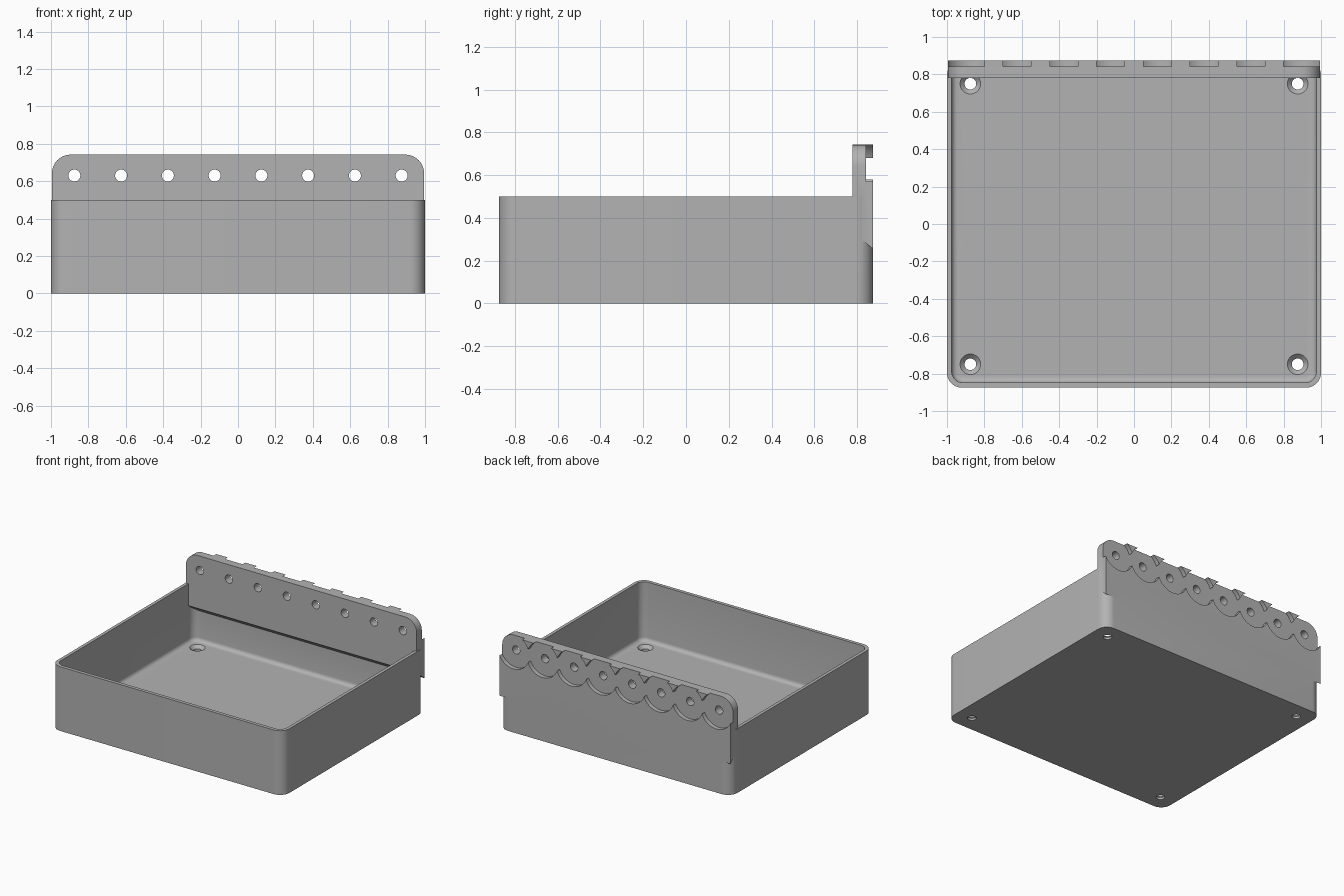
import bpy, bmesh, math
from mathutils import Matrix, Vector

old = bpy.data.objects.get("Cube")
if old:
    bpy.data.objects.remove(old, do_unlink=True)

grey = bpy.data.materials.new("matte grey")
grey.use_nodes = True
COLOR = (0.45, 0.45, 0.45, 1)
grey.diffuse_color = COLOR
grey.node_tree.nodes["Principled BSDF"].inputs["Base Color"].default_value = COLOR


def make(name, bm):
    bmesh.ops.recalc_face_normals(bm, faces=bm.faces[:])
    mesh = bpy.data.meshes.new(name)
    bm.to_mesh(mesh)
    bm.free()
    mesh.materials.append(grey)
    ob = bpy.data.objects.new(name, mesh)
    bpy.context.collection.objects.link(ob)
    return ob


def rounded_box(name, x, y, z0, z1, radius, floor_radius=0):
    bm = bmesh.new()
    bmesh.ops.create_cube(bm, size=2)
    for v in bm.verts:
        v.co = Vector((v.co.x * x, v.co.y * y, z0 if v.co.z < 0 else z1))
    upright = [e for e in bm.edges if abs(e.verts[0].co.z - e.verts[1].co.z) > 0.01]
    bmesh.ops.bevel(bm, geom=upright, offset=radius, segments=10, profile=0.5, affect='EDGES')
    if floor_radius:
        base = [e for e in bm.edges if all(v.co.z < z0 + 0.001 for v in e.verts)]
        bmesh.ops.bevel(bm, geom=base, offset=floor_radius, segments=5, profile=0.5, affect='EDGES')
    return make(name, bm)


def cone(name, center, r1, r2, depth, along_y=False):
    bm = bmesh.new()
    turn = Matrix.Rotation(math.pi / 2, 4, 'X') if along_y else Matrix()
    bmesh.ops.create_cone(bm, cap_ends=True, segments=48, radius1=r1, radius2=r2,
                          depth=depth, matrix=Matrix.Translation(center) @ turn)
    return make(name, bm)


def combine(target, tool, operation='DIFFERENCE'):
    mod = target.modifiers.new("cut", 'BOOLEAN')
    mod.operation, mod.solver, mod.object = operation, 'EXACT', tool
    bpy.context.view_layer.objects.active = target
    bpy.ops.object.modifier_apply(modifier=mod.name)
    bpy.data.objects.remove(tool, do_unlink=True)


# Open tray with rounded corners and a filleted floor
tray = rounded_box("storage_tray", 1, 0.875, 0, 0.5, 0.08)
combine(tray, rounded_box("cavity", 0.975, 0.848, 0.04, 0.7, 0.06, 0.03))

# Hanging plate along the back, with a sloping underside and rounded top corners
W, TOP = 0.995, 0.742
profile = [(0.78, 0.33), (0.875, 0.255), (0.875, TOP), (0.78, TOP)]
bm = bmesh.new()
side = bm.faces.new([bm.verts.new((-W, y, z)) for y, z in profile])
ext = bmesh.ops.extrude_face_region(bm, geom=[side])["geom"]
bmesh.ops.translate(bm, vec=(2 * W, 0, 0), verts=[g for g in ext if isinstance(g, bmesh.types.BMVert)])
corners = [e for e in bm.edges if all(v.co.z > TOP - 0.001 for v in e.verts)
           and abs(e.verts[0].co.x - e.verts[1].co.x) < 0.01]
bmesh.ops.bevel(bm, geom=corners, offset=0.1, segments=10, profile=0.5, affect='EDGES')
combine(tray, make("hanging_plate", bm), 'UNION')

# Row of round recesses in the back, each with a through hole
for i in range(8):
    x = -0.875 + 0.25 * i
    combine(tray, cone("recess", (x, 0.892, 0.63), 0.135, 0.135, 0.1, True))
    combine(tray, cone("peg_hole", (x, 0.83, 0.63), 0.032, 0.032, 0.3, True))

# Countersunk screw holes in the floor corners
for x in (-0.875, 0.875):
    for y in (-0.75, 0.75):
        combine(tray, cone("screw_hole", (x, y, 0.02), 0.031, 0.031, 0.1))
        combine(tray, cone("countersink", (x, y, 0.03), 0.025, 0.065, 0.04))

bpy.ops.object.select_all(action='DESELECT')
tray.select_set(True)
bpy.context.view_layer.objects.active = tray
bpy.ops.object.shade_smooth_by_angle(angle=math.radians(30))
